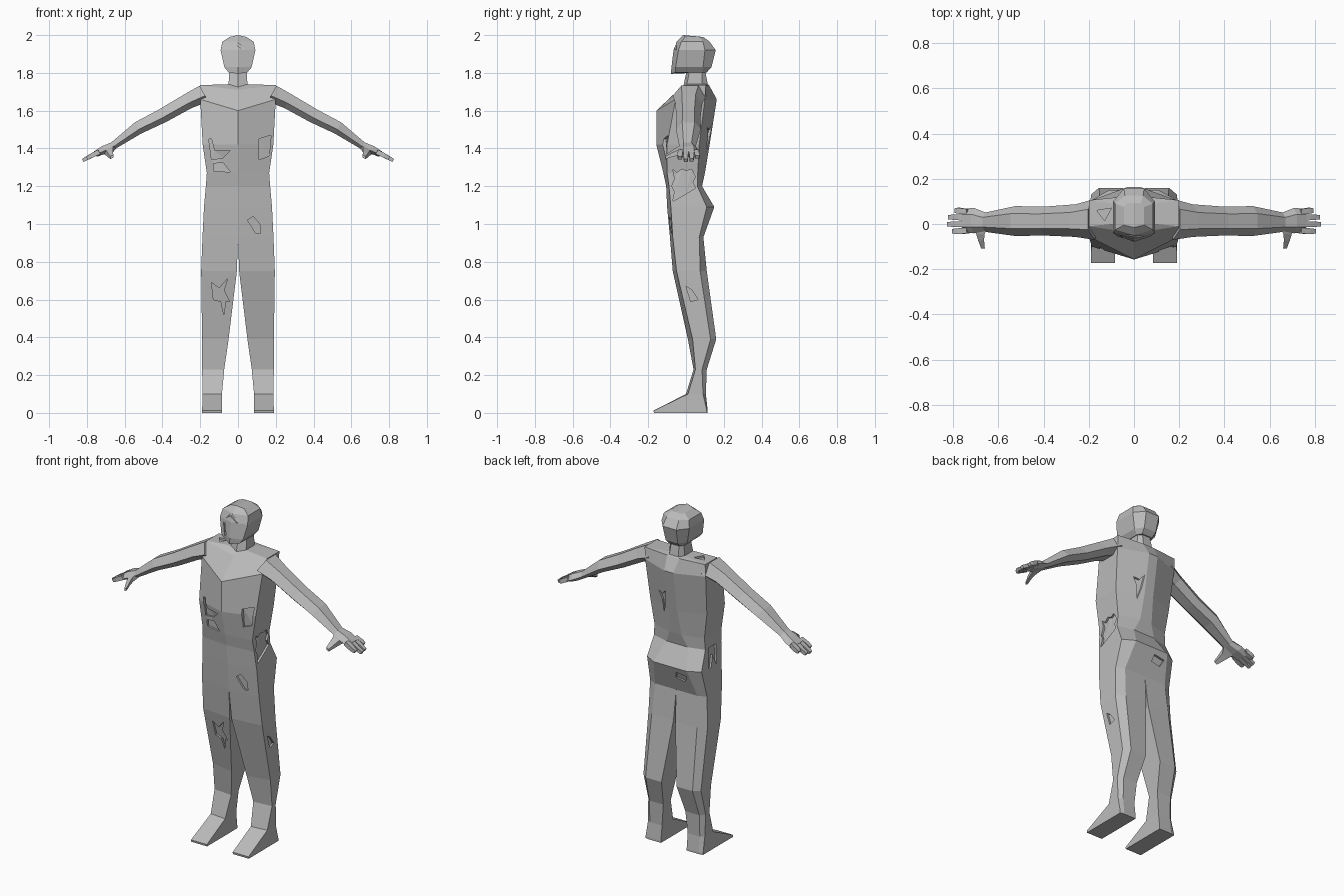
import bpy, bmesh, math
from mathutils import Vector
from mathutils.bvhtree import BVHTree

skin = bpy.data.materials.new("plain_grey")
skin.diffuse_color = (0.5, 0.5, 0.5, 1)


def finish(bm, name):
    bmesh.ops.recalc_face_normals(bm, faces=bm.faces)
    me = bpy.data.meshes.new(name)
    bm.to_mesh(me)
    me.materials.append(skin)
    ob = bpy.data.objects.new(name, me)
    bpy.context.collection.objects.link(ob)
    return ob


def half_loft(rings):
    """Loft half sections (z, dz, xi, xo, xb, yf, yfs, ybs, yb) and mirror them across x."""
    bm = bmesh.new()
    prev = first = None
    for z, dz, xi, xo, xb, yf, yfs, ybs, yb in rings:
        pts = [(xi, yf, z), (xo, yfs, z + dz), (xo, ybs, z + dz), (xb, yb, z + dz), (xi, yb, z + dz)]
        cur = [bm.verts.new(p) for p in pts]
        if prev:
            for i in range(5):
                j = (i + 1) % 5
                if i == 4 and xi == 0 and prev[0].co.x == 0:
                    continue  # open along the middle
                bm.faces.new((prev[i], prev[j], cur[j], cur[i]))
        first = first or cur
        prev = cur
    bm.faces.new(first)
    bm.faces.new(prev)
    bmesh.ops.mirror(bm, geom=bm.verts[:] + bm.edges[:] + bm.faces[:], axis='X', merge_dist=0.0005)
    bmesh.ops.recalc_face_normals(bm, faces=bm.faces)
    return bm


def loft(bm, rings):
    rings = [[bm.verts.new(p) for p in r] for r in rings]
    n = len(rings[0])
    for a, b in zip(rings, rings[1:]):
        for i in range(n):
            j = (i + 1) % n
            bm.faces.new((a[i], a[j], b[j], b[i]))
    bm.faces.new(rings[0])
    bm.faces.new(rings[-1])


def carve(bm, name, tears, depth=0.012):
    """Cut shallow torn shapes; each is (axis, side, outline in the other two axes)."""
    tree = BVHTree.FromBMesh(bm)
    cut = bmesh.new()
    for axis, side, outline in tears:
        outer, inner = [], []
        d = Vector((0, 0, 0))
        d[axis] = -side
        for p in outline:
            q = list(p)
            q.insert(axis, side * 3)
            hit = tree.ray_cast(Vector(q), d)[0]
            if hit:
                outer.append(hit - d * 0.03)
                inner.append(hit + d * depth)
        loft(cut, [outer, inner])
    bmesh.ops.triangulate(cut, faces=cut.faces)
    body, cutter = finish(bm, name), finish(cut, "tear_cutter")
    mod = body.modifiers.new("tears", 'BOOLEAN')
    mod.operation, mod.solver, mod.object = 'DIFFERENCE', 'EXACT', cutter
    bpy.context.view_layer.objects.active = body
    bpy.ops.object.modifier_apply(modifier="tears")
    bpy.data.objects.remove(cutter)


# Body: feet, legs, hips, torso with a ridged back, and neck
body = half_loft([
    (0, 0, .085, .19, .165, -.17, -.17, .11, .115),
    (.012, 0, .085, .19, .165, -.172, -.172, .11, .115),
    (.10, 0, .085, .187, .165, 0, .01, .09, .105),
    (.23, 0, .073, .19, .165, .04, .05, .085, .11),
    (.39, 0, .05, .19, .155, .01, .035, .13, .16),
    (.75, 0, .006, .195, .15, -.07, -.05, .075, .11),
    (.93, 0, 0, .188, .14, -.085, -.07, .07, .092),
    (1.09, 0, 0, .18, .11, -.1, -.08, .11, .15),
    (1.20, 0, 0, .17, .07, -.105, -.09, .06, .085),
    (1.27, 0, 0, .165, .04, -.12, -.1, .062, .1),
    (1.42, 0, 0, .187, .03, -.157, -.1, .07, .125),
    (1.60, .06, 0, .2, .03, -.157, -.055, .1, .163),
    (1.71, .025, 0, .2, .04, -.04, -.01, .105, .122),
    (1.725, .015, 0, .05, .03, -.015, .005, .085, .115),
    (1.82, 0, 0, .045, .025, .005, .02, .085, .1)])
waist_tear = [(-.07, 1.29), (-.05, 1.27), (-.02, 1.29), (0, 1.28), (.03, 1.29), (.05, 1.25), (.035, 1.22),
              (.05, 1.19), (0, 1.16), (-.07, 1.12), (-.06, 1.17), (-.075, 1.2), (-.06, 1.24)]
carve(body, "body", [
    (1, -1, [(-.155, 1.45), (-.14, 1.45), (-.125, 1.39), (-.04, 1.39), (-.08, 1.35), (-.14, 1.34)]),
    (1, -1, [(-.13, 1.32), (-.08, 1.325), (-.04, 1.275), (-.13, 1.28)]),
    (1, -1, [(.11, 1.45), (.175, 1.47), (.165, 1.36), (.11, 1.34)]),
    (1, -1, [(.05, 1.02), (.08, 1.04), (.115, 1.0), (.12, .95), (.095, .95)]),
    (1, -1, [(-.14, .69), (-.1, .66), (-.055, .71), (-.075, .65), (-.045, .59), (-.065, .59), (-.075, .52),
             (-.09, .59), (-.13, .6)]),
    (0, 1, [(0, .67), (.03, .65), (.065, .6), (.025, .59)]),
    (0, 1, waist_tear),
    (0, -1, [(-.04, 1.2), (.03, 1.2), (.04, 1.08), (.02, 1.08), (0, 1.15), (-.03, 1.08)]),
    (1, 1, [(.04, 1.53), (.065, 1.5), (.1, 1.51), (.075, 1.46), (.07, 1.38), (.05, 1.45)]),
    (1, 1, [(-.1, 1.05), (-.03, 1.06), (-.02, 1.02), (-.08, 1.01)]),
    (2, 1, [(-.165, .06), (-.1, .07), (-.13, .015)])])

# Head with a cracked face
head = half_loft([
    (1.795, .008, 0, .05, .035, -.08, -.055, .085, .11),
    (1.83, 0, 0, .072, .04, -.077, -.055, .09, .135),
    (1.92, 0, 0, .092, .045, -.066, -.04, .1, .157),
    (1.965, 0, 0, .083, .04, -.05, -.025, .09, .125),
    (2.0, -.01, 0, .045, .03, -.015, -.005, .075, .092)])
carve(head, "head", [(1, -1, [(-.045, 1.925), (-.01, 1.965), (.045, 1.925), (.03, 1.92), (-.01, 1.95)]),
                     (1, -1, [(-.06, 1.9), (-.05, 1.9), (-.03, 1.83), (-.045, 1.83)])], 0.006)


def hexagon(x, y, z, ry, rz):
    pts = []
    for u, v in ((1, -.25), (.5, 1), (-.5, 1), (-1, -.25), (-.5, -1), (.5, -1)):
        pts.append((x + .48 * v * rz, y + u * ry, z + .88 * v * rz))
    return pts


def box_ring(x, y, z, ry, rz):
    return [(x + .48 * v * rz, y + u * ry, z + .88 * v * rz) for u, v in ((1, 1), (-1, 1), (-1, -1), (1, -1))]


def thumb_ring(x, y, z, rx, rz):
    return [(x + u * rx, y, z - u * rx * .5 + v * rz) for u, v in ((1, 1), (-1, 1), (-1, -1), (1, -1))]


# Arms with palm, fingers and thumb
for side, label in ((1, "left"), (-1, "right")):
    bm = bmesh.new()
    loft(bm, [hexagon(*r) for r in (
        (.18, .02, 1.69, .09, .048), (.265, .015, 1.65, .072, .041), (.40, .013, 1.573, .064, .038),
        (.53, .013, 1.508, .066, .034), (.66, .008, 1.415, .043, .02), (.71, .015, 1.392, .056, .022),
        (.755, .014, 1.37, .054, .016))])
    for y, tip in ((-.032, .80), (-.001, .822), (.03, .818), (.059, .79)):
        loft(bm, [box_ring(.735, y * .9, 1.382, .013, .013), box_ring(.775, y, 1.362, .013, .012),
                  box_ring(tip, y, 1.362 - (tip - .775) * .55, .01, .009)])
    loft(bm, [thumb_ring(.675, .0, 1.403, .035, .015), thumb_ring(.68, -.045, 1.385, .018, .014),
              thumb_ring(.676, -.075, 1.372, .013, .011), thumb_ring(.668, -.108, 1.355, .008, .007)])
    for v in bm.verts:
        v.co.x *= side
    finish(bm, label + "_arm")
